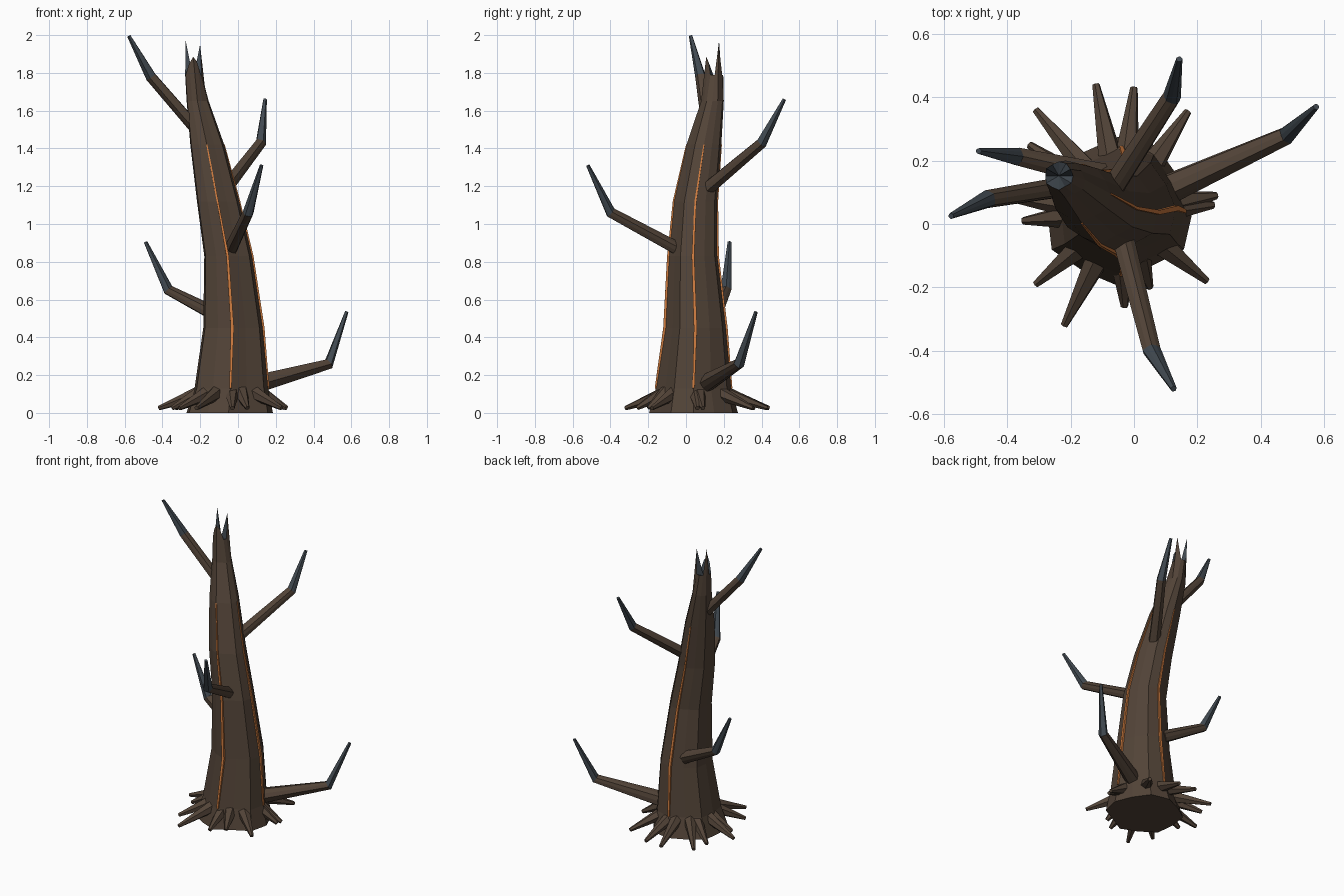
import bpy, bmesh, math
from mathutils import Vector

cube = bpy.data.objects.get("Cube")
if cube:
    bpy.data.objects.remove(cube, do_unlink=True)


def material(name, rgb):
    m = bpy.data.materials.new(name)
    m.use_nodes = True
    m.diffuse_color = (*rgb, 1)
    bsdf = m.node_tree.nodes["Principled BSDF"]
    bsdf.inputs["Base Color"].default_value = (*rgb, 1)
    bsdf.inputs["Roughness"].default_value = 0.9
    return m


BARK = material("brown bark", (0.085, 0.057, 0.039))
CHAR = material("charred slate", (0.052, 0.066, 0.08))
GLOW = material("ember orange", (0.62, 0.2, 0.05))


def finish(name, bm, mats):
    bmesh.ops.recalc_face_normals(bm, faces=bm.faces)
    mesh = bpy.data.meshes.new(name)
    bm.to_mesh(mesh)
    bm.free()
    for m in mats:
        mesh.materials.append(m)
    ob = bpy.data.objects.new(name, mesh)
    bpy.context.collection.objects.link(ob)
    return ob


def bridge(bm, a, b, mat=0):
    n = len(a)
    for i in range(n):
        f = bm.faces.new((a[i], a[(i + 1) % n], b[(i + 1) % n], b[i]))
        f.material_index = mat


def tube(name, points, radii, sides, mats, groove=1.0):
    """Tapered faceted limb; each segment takes the material of its index."""
    pts = [Vector(p) for p in points]
    bm = bmesh.new()
    rings = []
    for i, p in enumerate(pts):
        d = (pts[min(i + 1, len(pts) - 1)] - pts[max(i - 1, 0)]).normalized()
        u = d.orthogonal().normalized() if not rings else (u - d * u.dot(d)).normalized()
        v = d.cross(u)
        ring = []
        for k in range(sides):
            a = math.tau * k / sides
            r = radii[i] * (groove if k % 2 else 1)
            ring.append(bm.verts.new(p + (u * math.cos(a) + v * math.sin(a)) * r))
        rings.append(ring)
    for i in range(len(rings) - 1):
        bridge(bm, rings[i], rings[i + 1], min(i, len(mats) - 1))
    bm.faces.new(rings[0])
    bm.faces.new(rings[-1]).material_index = len(mats) - 1
    return finish(name, bm, mats)


# Trunk: leaning ridged column (x, y, z, radius)
SECTIONS = [(-0.05, 0.04, 0, 0.235), (-0.04, 0.04, 0.13, 0.2),
            (-0.03, 0.05, 0.45, 0.162), (-0.055, 0.037, 0.83, 0.13),
            (-0.108, 0.05, 1.12, 0.115), (-0.165, 0.095, 1.42, 0.092),
            (-0.215, 0.14, 1.65, 0.06)]
RIDGES = [1, .93, 1.02, 1, .92, 1.02, .95, 1.03, .93, 1, .86, 1.02]


def trunk_point(section, k, scale=1.0):
    x, y, z, r = section
    a = math.tau * k / 12
    r *= RIDGES[k] * scale
    return Vector((x + r * math.cos(a), y + r * math.sin(a), z))


bm = bmesh.new()
rings = [[bm.verts.new(trunk_point(s, k)) for k in range(12)] for s in SECTIONS]

# Broken crown: jagged rim with a charred hollow
peaks = {1: 1.95, 5: 1.97, 8: 1.85, 9: 1.885, 10: 1.86}
rim = []
for k in range(12):
    p = trunk_point((-0.237, 0.152, 1.8, 0.045), k)
    p.z = peaks.get(k, 1.79)
    rim.append(bm.verts.new(p))
rings.append(rim)
for a, b in zip(rings, rings[1:]):
    bridge(bm, a, b)
bm.faces.new(rings[0])
hollow = bm.verts.new((-0.237, 0.152, 1.77))
for k in range(12):
    bm.faces.new((rim[k], rim[(k + 1) % 12], hollow)).material_index = 1
finish("trunk", bm, [BARK, CHAR])

# Glowing cracks running up three ridges
for name, k in (("front_crack", 9), ("left_crack", 0), ("back_crack", 3)):
    path = [trunk_point(s, k) for s in SECTIONS[1:6]]
    tube(name, path, [0.008, 0.012, 0.01, 0.007, 0.004], 4, [GLOW])

# Branches: bark up to the knee, then a charred upturned tip
BRANCHES = {
    "low_left_branch": ((0.08, 0.1, 0.15), (0.48, 0.28, 0.26), (0.575, 0.37, 0.535), 0.052),
    "low_right_branch": ((-0.1, 0.15, 0.51), (-0.37, 0.212, 0.65), (-0.49, 0.23, 0.905), 0.042),
    "front_branch": ((-0.04, -0.03, 0.86), (0.055, -0.4, 1.06), (0.125, -0.52, 1.31), 0.037),
    "back_branch": ((-0.08, 0.09, 1.17), (0.12, 0.4, 1.43), (0.143, 0.52, 1.66), 0.038),
    "high_right_branch": ((-0.2, 0.12, 1.48), (-0.46, 0.078, 1.78), (-0.577, 0.025, 1.995), 0.034),
}
for name, (root, knee, tip, r) in BRANCHES.items():
    tube(name, (root, knee, tip), (r, 0.03, 0.01), 10, [BARK, CHAR], 0.88)

# Roots: tapered spikes splayed around the base
ROOT_TIPS = [(-0.12, 0.44), (0, 0.43), (0.17, 0.355), (0.26, 0.09), (0.23, -0.18),
             (0.05, -0.2), (-0.03, -0.26), (-0.22, -0.32), (-0.31, -0.19),
             (-0.35, 0.01), (-0.42, 0.09), (-0.33, 0.25), (-0.31, 0.36), (0.25, 0.06)]
for i, (x, y) in enumerate(ROOT_TIPS):
    out = Vector((x + 0.04, y - 0.04, 0)).normalized()
    start = Vector((-0.04, 0.04, 0.11)) + out * 0.15
    tube(f"root_{i + 1}", (start, (x, y, 0.025)), (0.042, 0.012), 6, [BARK])
